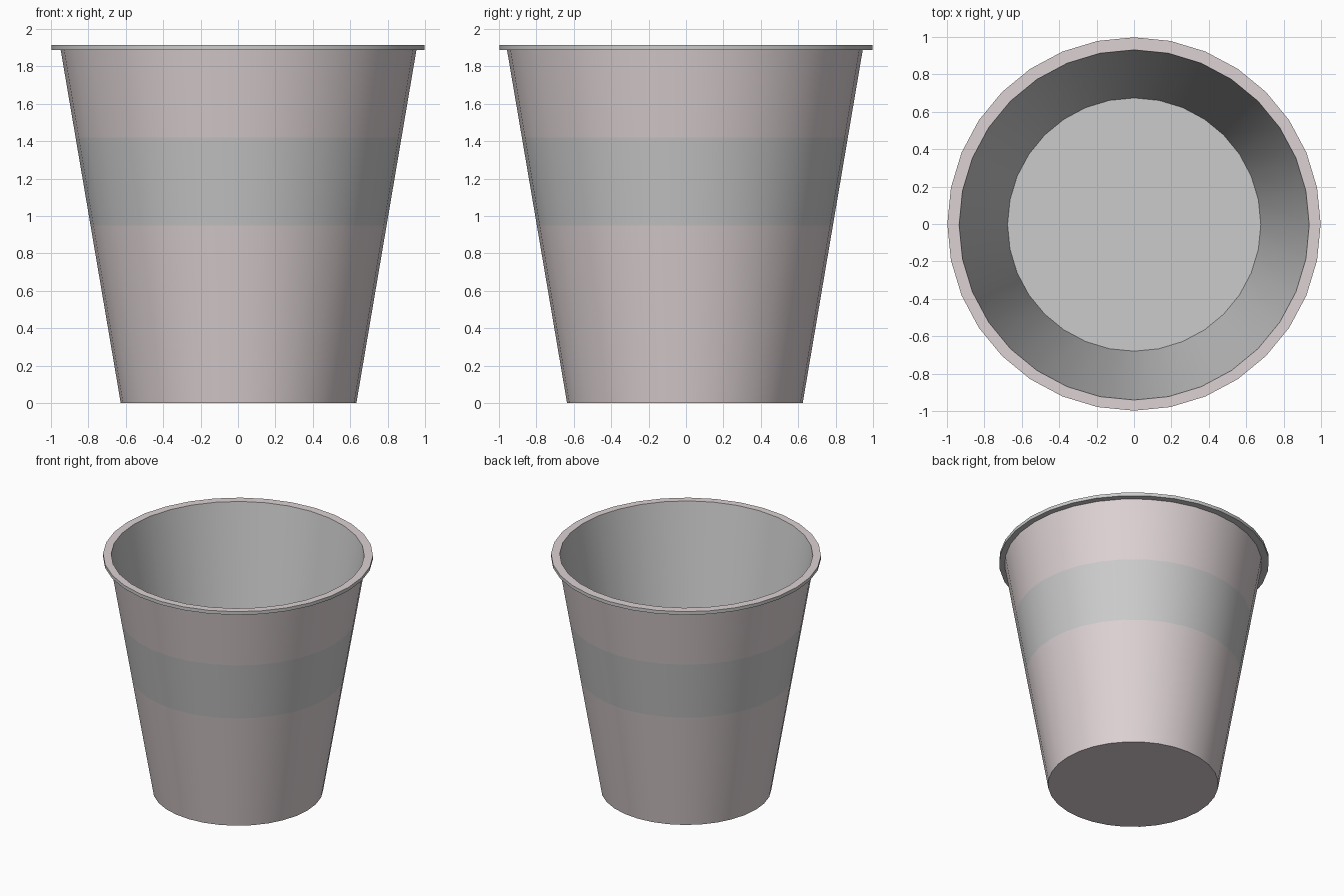
import bpy, bmesh, math

if "Cube" in bpy.data.objects:
    bpy.data.objects.remove(bpy.data.objects["Cube"])

SIDES = 32
OFFSET = (0.003, -0.006)   # body sits very slightly off the lip centre

pink = bpy.data.materials.new("pale_pink")
pink.diffuse_color = (0.72, 0.64, 0.65, 1)
pink.use_nodes = True
pink.node_tree.nodes["Principled BSDF"].inputs["Base Color"].default_value = pink.diffuse_color
grey = bpy.data.materials.new("grey")
grey.diffuse_color = (0.6, 0.61, 0.605, 1)
grey.use_nodes = True
grey.node_tree.nodes["Principled BSDF"].inputs["Base Color"].default_value = grey.diffuse_color


def lathe(name, rings, cap_ends):
    """Revolve (radius, z, x, y, material of the strip to the next ring)."""
    bm = bmesh.new()
    loops = []
    for r, z, ox, oy, _ in rings:
        loops.append([bm.verts.new((ox + r * math.cos(math.tau * i / SIDES),
                                    oy + r * math.sin(math.tau * i / SIDES), z))
                      for i in range(SIDES)])
    for k in range(len(rings) - 1):
        a, b = loops[k], loops[k + 1]
        for i in range(SIDES):
            j = (i + 1) % SIDES
            f = bm.faces.new((a[i], a[j], b[j], b[i]))
            f.material_index = rings[k][4]
    if cap_ends:
        bm.faces.new(loops[0][::-1]).material_index = 0
        bm.faces.new(loops[-1]).material_index = 1
    mesh = bpy.data.meshes.new(name)
    bm.to_mesh(mesh)
    bm.free()
    obj = bpy.data.objects.new(name, mesh)
    bpy.context.collection.objects.link(obj)
    mesh.materials.append(pink)
    mesh.materials.append(grey)
    bpy.context.view_layer.objects.active = obj
    obj.select_set(True)
    bpy.ops.object.shade_smooth_by_angle(angle=math.radians(30))
    obj.select_set(False)
    return obj


def wall(z):
    return 0.63 + 0.17 * z


# Cup: outer wall with grey band, overhanging lip, inner wall and raised floor
ox, oy = OFFSET
lathe("cup", [
    (wall(0), 0, ox, oy, 0),            # lower wall
    (wall(0.95), 0.95, ox, oy, 1),      # band
    (wall(1.42), 1.42, ox, oy, 0),      # upper wall
    (wall(1.888), 1.888, ox, oy, 1),    # lip underside
    (0.998, 1.888, 0, 0, 1),            # lip edge
    (0.998, 1.915, 0, 0, 0),            # lip top
    (0.936, 1.915, 0.001, -0.005, 1),   # inner wall
    (0.677, 0.37, 0.001, -0.003, 1),    # floor
], cap_ends=True)
